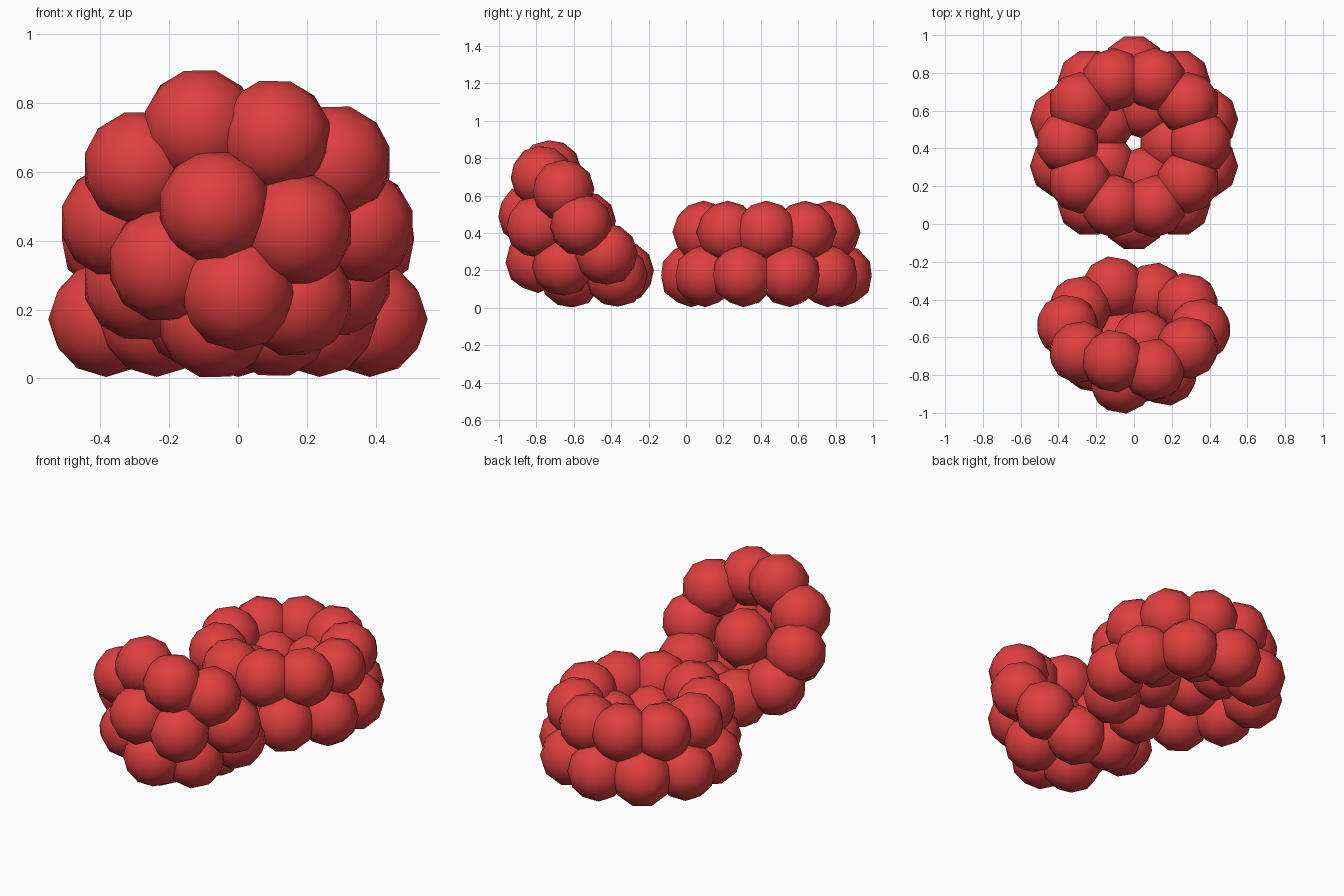
import bpy, bmesh, math
from mathutils import Matrix, Vector

if "Cube" in bpy.data.objects:
    bpy.data.objects.remove(bpy.data.objects["Cube"])

red = bpy.data.materials.new("berry red")
red.diffuse_color = (0.74, 0.05, 0.05, 1)
red.use_nodes = True
red.node_tree.nodes["Principled BSDF"].inputs["Base Color"].default_value = red.diffuse_color

BALL = 0.168  # radius of one drupelet


def berry(name, rings, matrix, nudges={}):
    """Rings of overlapping drupelets: (count, ring radius, height, start angle).
    nudges shifts single drupelets of the first ring along the berry's axis."""
    bm = bmesh.new()
    for r, (count, radius, height, start) in enumerate(rings):
        for i in range(count):
            a = math.radians(start + 360 * i / count)
            lift = nudges.get(i, 0) if r == 0 else 0
            place = (Matrix.Rotation(a, 4, 'Z')
                     @ Matrix.Translation((radius, 0, height + lift)))
            bmesh.ops.create_icosphere(bm, subdivisions=2, radius=BALL,
                                       matrix=matrix @ place)
    for f in bm.faces:
        f.smooth = True
    mesh = bpy.data.meshes.new(name)
    bm.to_mesh(mesh)
    bm.free()
    mesh.materials.append(red)
    ob = bpy.data.objects.new(name, mesh)
    bpy.context.collection.objects.link(ob)
    return ob


# Upright berry: wide lower ring, narrower rim, raised inner ring
berry("upright_berry",
      [(10, 0.403, 0.172, 18),
       (10, 0.352, 0.405, 0),
       (5, 0.195, 0.275, 0)],
      Matrix.Translation((0, 0.43, 0)))

# Tipped berry: open rim faces back and up, closed tip faces front and down
z_axis = Vector((0, 0.83, 0.56)).normalized()
x_axis = Vector((-1, 0, 0))
y_axis = z_axis.cross(x_axis)
tilt = Matrix((x_axis, y_axis, z_axis)).transposed().to_4x4()
berry("tipped_berry",
      [(10, 0.35, 0, 0),
       (5, 0.21, -0.225, 0),
       (1, 0.03, -0.33, 270),   # tip
       (1, 0.05, -0.10, 180)],  # core inside the hollow
      Matrix.Translation((-0.002, -0.54, 0.457)) @ tilt,
      {1: -0.03, 3: -0.055, 5: -0.025, 7: -0.02, 8: 0.02, 9: -0.02})
